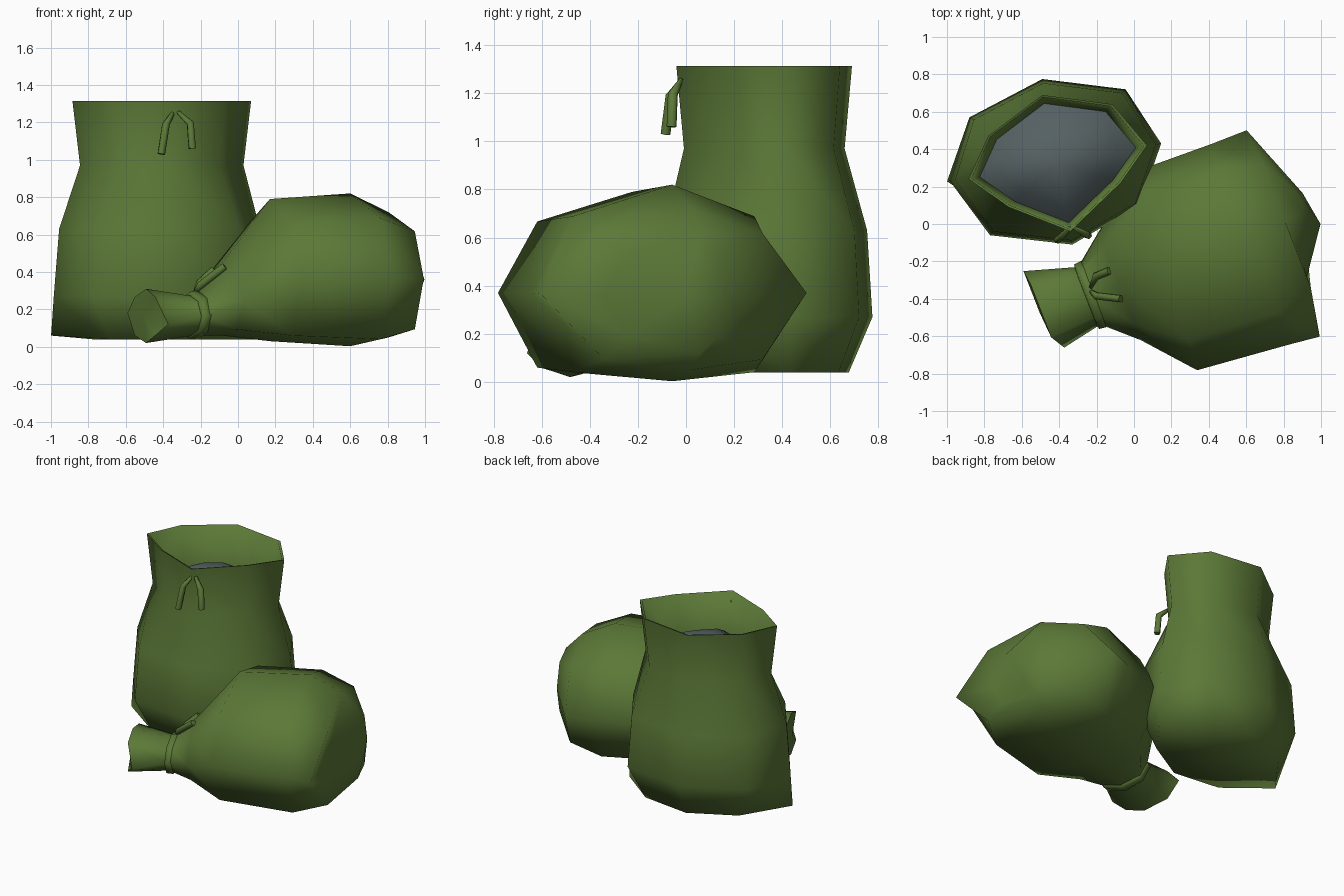
import bpy, bmesh, math
from mathutils import Vector

if "Cube" in bpy.data.objects:
    bpy.data.objects.remove(bpy.data.objects["Cube"])


def material(name, rgb):
    m = bpy.data.materials.new(name)
    m.diffuse_color = (*rgb, 1)
    m.use_nodes = True
    m.node_tree.nodes["Principled BSDF"].inputs["Base Color"].default_value = m.diffuse_color
    return m


GREEN = material("sack green", (0.105, 0.188, 0.038))
GREY = material("powder grey", (0.09, 0.118, 0.123))


def finish(bm, name, mat, angle):
    bmesh.ops.recalc_face_normals(bm, faces=bm.faces)
    me = bpy.data.meshes.new(name)
    bm.to_mesh(me)
    bm.free()
    me.materials.append(mat)
    ob = bpy.data.objects.new(name, me)
    bpy.context.collection.objects.link(ob)
    bpy.ops.object.select_all(action='DESELECT')
    ob.select_set(True)
    bpy.context.view_layer.objects.active = ob
    bpy.ops.object.shade_smooth_by_angle(angle=math.radians(angle))
    return ob


def loft(name, rings, mat, start=None, end=None, closed=False, angle=85):
    """Skin a list of equal rings; start / end are points that close the tips."""
    bm = bmesh.new()
    vs = [[bm.verts.new(p) for p in r] for r in rings]
    n = len(vs[0])
    pairs = list(zip(vs, vs[1:])) + ([(vs[-1], vs[0])] if closed else [])
    for a, b in pairs:
        for i in range(n):
            j = (i + 1) % n
            bm.faces.new((a[i], a[j], b[j], b[i]))
    for tip, ring in ((start, vs[0]), (end, vs[-1])):
        if tip is not None:
            c = bm.verts.new(tip)
            for i in range(n):
                bm.faces.new((ring[i], ring[(i + 1) % n], c))
    return finish(bm, name, mat, angle)


def strand(name, pts, r=0.021, sides=6):
    """Tube along a short path, with flat ends."""
    pts = [Vector(p) for p in pts]
    rings = []
    for i, p in enumerate(pts):
        d = (pts[min(i + 1, len(pts) - 1)] - pts[max(i - 1, 0)]).normalized()
        a = d.cross(Vector((0.3, 1, 0.2))).normalized()
        b = d.cross(a)
        k = r * (0.5 if i == 0 else 1)
        rings.append([p + k * (a * math.cos(t) + b * math.sin(t))
                      for t in (2 * math.pi * s / sides for s in range(sides))])
    return loft(name, rings, GREEN, pts[0], pts[-1])


# ---- upright open sack: rim and belly outlines, scaled at each level
RIM = [(-.885, .24), (-.78, .47), (-.49, .69), (-.115, .64),
       (.07, .42), (-.07, .22), (-.34, -.04), (-.67, .09)]
BELLY = [(-.985, .23), (-.88, .57), (-.49, .775), (-.045, .72),
         (.145, .43), (.03, .1), (-.33, -.11), (-.77, -.06)]
CX, CY = -.41, .33


def level(z, s, outline, corners=None):
    ring = []
    for i, (x, y) in enumerate(outline):
        k = corners.get(i, s) if corners else s
        ring.append((CX + (x - CX) * k, CY + (y - CY) * k, z))
    return ring


base = level(.04, .78, BELLY, {0: 1.025, 4: 1.0})
base[0] = (base[0][0], base[0][1], .06)
loft("upright_sack", [
    base,
    level(.27, 1.0, BELLY),
    level(.63, .95, BELLY),
    level(.97, .915, RIM),
    level(1.313, 1.0, RIM),
    level(1.31, .965, RIM),
    level(.99, .87, RIM),
], GREEN, start=(CX, CY, .04))

# contents of the open sack, heaped in the middle
loft("sack_contents", [
    level(1.0, .88, RIM),
    level(1.08, .66, RIM),
    level(1.145, .35, RIM),
], GREY, end=(CX, CY, 1.17))

# ---- lying tied sack: octagonal rings along a tilted axis
ORIGIN = Vector((-.23, -.38, 0))
U, V = Vector((.932, .362, 0)), Vector((-.362, .932, 0))


def at(u, v, z):
    return ORIGIN + U * u + V * v + Vector((0, 0, z))


def section(u, left, right, low, high, mid=None, lean=0.0, sag=0.0):
    """Octagon at u: v from -right to +left, z from low to high.
    sag drops the lower side corners, as where the sack rests."""
    zc = (low + high) / 2 if mid is None else mid
    ring = []
    for k in range(8):
        c, s = math.cos(k * math.pi / 4), math.sin(k * math.pi / 4)
        v = c * (left if c > 0 else right)
        z = zc + s * (high - zc if s > 0 else zc - low)
        if k in (5, 7):
            z -= sag
        ring.append(at(u + lean * v, v, z))
    return ring


# flared mouth beyond the cord, and the bottom seam with its two corners
mouth = section(-.28, .24, .19, .02, .31, .16)
mouth[0] = at(-.29, .25, .18)
mouth[4] = at(-.235, -.21, .12)
seam = section(1.11, .45, .55, .05, .72, .37, sag=.05)
seam[0] = at(1.095, .52, .37)
seam[4] = at(1.06, -.65, .365)
loft("lying_sack", [
    mouth,
    section(-.01, .165, .165, .06, .27),
    section(.16, .30, .32, .06, .45, .24, sag=.02),
    section(.43, .53, .58, .03, .79, .37, .08, sag=.07),
    section(.89, .52, .63, .003, .82, .37, sag=.07),
    seam,
    section(1.215, .10, .38, .12, .61, .36, .37),
], GREEN, start=at(-.29, .01, .16), end=(.997, .0, .36))

# cord wrapped around the neck
loft("neck_cord", [
    section(-.03, .165, .165, .055, .275),
    section(-.025, .185, .185, .04, .295),
    section(.02, .19, .19, .04, .30),
    section(.03, .17, .17, .055, .28),
], GREEN, closed=True)

# ---- loose cord ends on both sacks
CORDS = {
    "upright_cord_left": [(-.345, -.02, 1.255), (-.385, -.065, 1.19), (-.41, -.085, 1.03)],
    "upright_cord_right": [(-.32, -.02, 1.255), (-.255, -.055, 1.195), (-.245, -.06, 1.06)],
    "lying_cord_back": [(-.23, -.34, .29), (-.205, -.28, .34), (-.13, -.25, .41)],
    "lying_cord_front": [(-.23, -.36, .29), (-.2, -.385, .33), (-.07, -.40, .43)],
}
for name, path in CORDS.items():
    strand(name, path)
